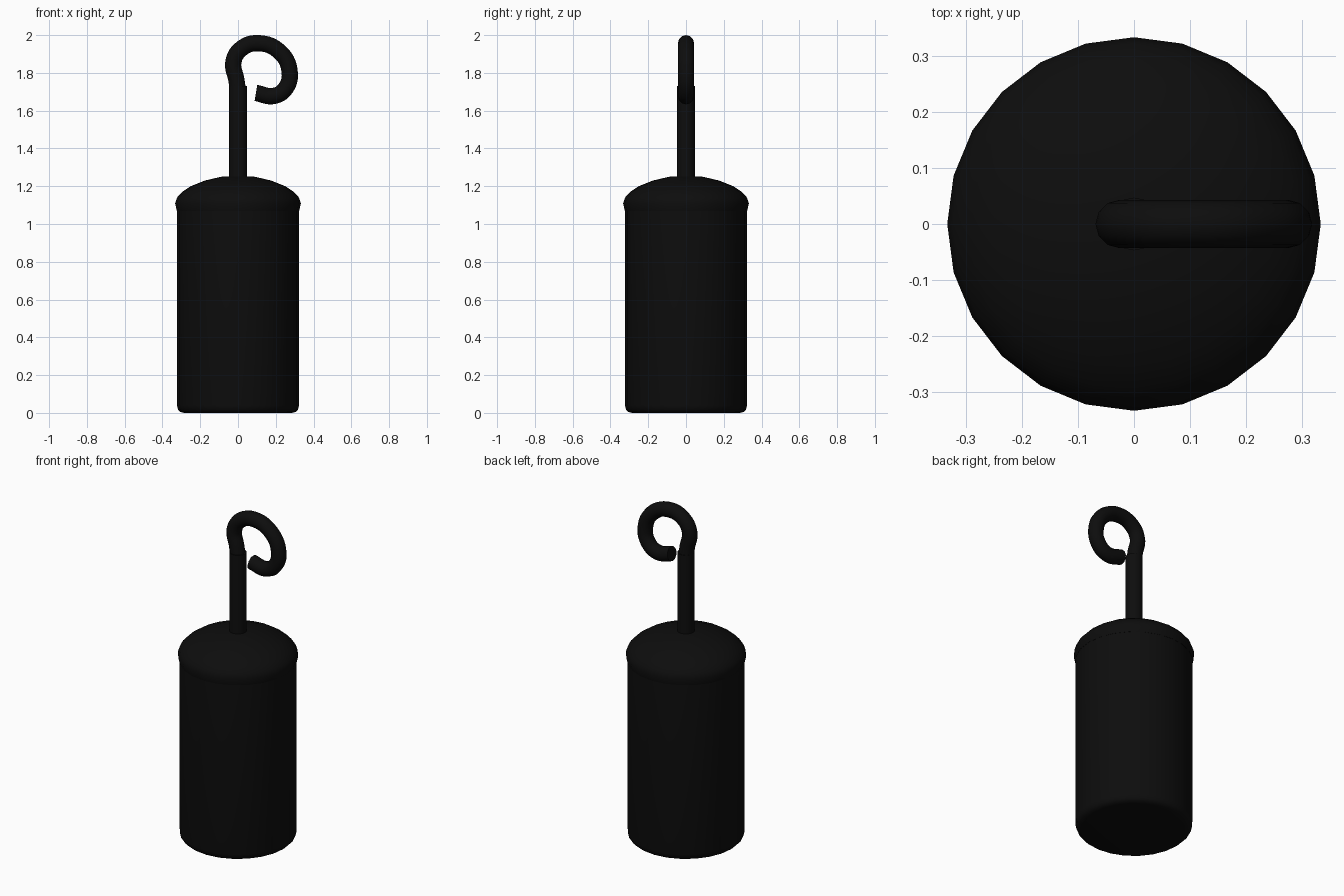
import bpy
import bmesh
import math

cube = bpy.data.objects.get("Cube")
if cube:
    bpy.data.objects.remove(cube, do_unlink=True)

# One near-black finish for every part
black = bpy.data.materials.new("matte_black")
black.use_nodes = True
colour = (0.004, 0.004, 0.004, 1)
black.diffuse_color = colour
black.node_tree.nodes["Principled BSDF"].inputs["Base Color"].default_value = colour


def activate(obj):
    bpy.ops.object.select_all(action="DESELECT")
    obj.select_set(True)
    bpy.context.view_layer.objects.active = obj


def lathe(name, profile, sides=24):
    """Spin a bottom-to-top (radius, z) profile around the z axis."""
    bm = bmesh.new()
    verts = [bm.verts.new((r, 0, z)) for r, z in profile]
    edges = [bm.edges.new(pair) for pair in zip(verts, verts[1:])]
    bmesh.ops.spin(bm, geom=verts + edges, cent=(0, 0, 0), axis=(0, 0, 1),
                   angle=math.tau, steps=sides)
    bmesh.ops.remove_doubles(bm, verts=bm.verts, dist=0.0005)
    bmesh.ops.recalc_face_normals(bm, faces=bm.faces)
    mesh = bpy.data.meshes.new(name)
    bm.to_mesh(mesh)
    bm.free()
    mesh.materials.append(black)
    obj = bpy.data.objects.new(name, mesh)
    bpy.context.collection.objects.link(obj)
    activate(obj)
    bpy.ops.object.shade_smooth_by_angle(angle=math.radians(40))
    return obj


def tube(name, points, radius):
    """Round, capped bar along a smooth path of (x, z) points."""
    curve = bpy.data.curves.new(name, "CURVE")
    curve.dimensions = "3D"
    curve.bevel_depth = radius
    curve.bevel_resolution = 4
    curve.resolution_u = 8
    curve.use_fill_caps = True
    spline = curve.splines.new("BEZIER")
    spline.bezier_points.add(len(points) - 1)
    for p, (x, z) in zip(spline.bezier_points, points):
        p.co = (x, 0, z)
        p.handle_left_type = p.handle_right_type = "AUTO"
    curve.materials.append(black)
    obj = bpy.data.objects.new(name, curve)
    bpy.context.collection.objects.link(obj)
    activate(obj)
    bpy.ops.object.convert(target="MESH")
    bpy.ops.object.shade_smooth_by_angle(angle=math.radians(40))
    return obj


# Cylindrical weight with a rounded bottom rim
lathe("body", [(0, 0), (0.285, 0), (0.305, 0.005), (0.318, 0.018),
               (0.323, 0.04), (0.323, 1.08), (0, 1.08)])

# Domed lid, slightly wider than the body
lathe("lid", [(0, 1.07), (0.324, 1.07), (0.333, 1.11), (0.323, 1.14),
              (0.295, 1.17), (0.25, 1.2), (0.175, 1.23), (0.09, 1.25), (0, 1.255)])

# Upright rod
lathe("rod", [(0, 1.2), (0.047, 1.2), (0.047, 1.73), (0, 1.73)], 16)

# Open hook curling over to the left
tube("hook", [(0, 1.7), (-0.008, 1.76), (-0.024, 1.86), (0.02, 1.93),
              (0.11, 1.957), (0.22, 1.912), (0.273, 1.81), (0.252, 1.718),
              (0.19, 1.678), (0.095, 1.694)], 0.043)
